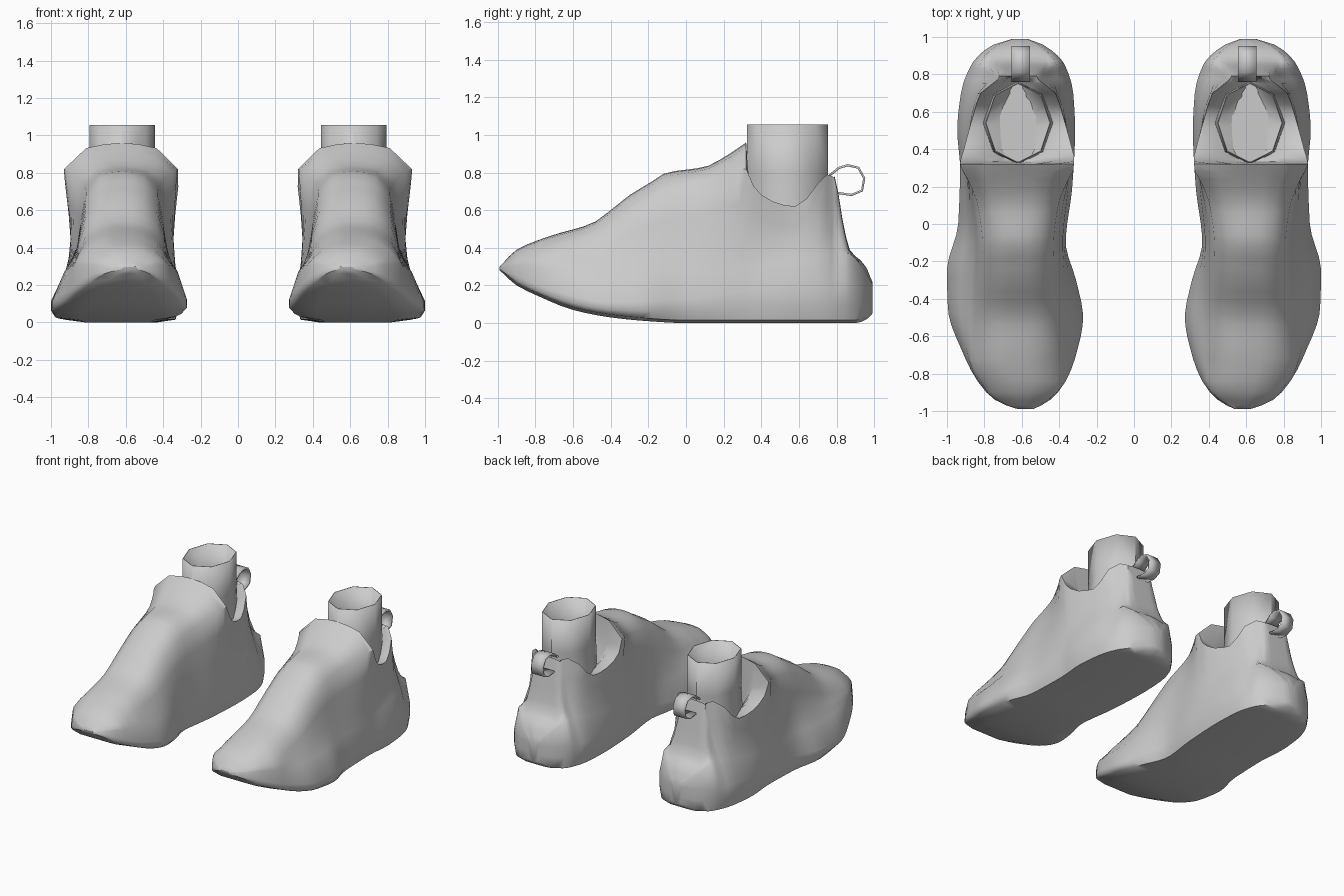
import bpy, bmesh, math

if "Cube" in bpy.data.objects:
    bpy.data.objects.remove(bpy.data.objects["Cube"], do_unlink=True)

grey = bpy.data.materials.new("light_grey")
grey.use_nodes = True
COLOUR = (0.6, 0.6, 0.6, 1)
grey.diffuse_color = COLOUR
grey.node_tree.nodes["Principled BSDF"].inputs["Base Color"].default_value = COLOUR

CENTRE = 0.62  # distance of each shoe from the middle


def curve(*pts):
    """Smooth curve through (y, value) points that never overshoots."""
    def value(y):
        if y <= pts[0][0]:
            return pts[0][1]
        for i in range(len(pts) - 1):
            (a, va), (b, vb) = pts[i], pts[i + 1]
            if y <= b:
                def slope(j):
                    if j in (0, len(pts) - 1):
                        return (vb - va) / (b - a)
                    s0 = (pts[j][1] - pts[j-1][1]) / (pts[j][0] - pts[j-1][0])
                    s1 = (pts[j+1][1] - pts[j][1]) / (pts[j+1][0] - pts[j][0])
                    return 2 * s0 * s1 / (s0 + s1) if s0 * s1 > 0 else 0
                h = b - a
                t = (y - a) / h
                return (va * (1 + 2*t) * (1-t)**2 + slope(i) * h * t * (1-t)**2
                        + vb * t*t * (3 - 2*t) + slope(i + 1) * h * t*t * (t-1))
        return pts[-1][1]
    return value


# Plan outline of the sole, outer and inner side
outer = curve((-.99, .62), (-.95, .73), (-.85, .83), (-.7, .91), (-.45, .995), (-.25, 1),
              (0, .94), (.3, .93), (.5, .945), (.7, .925), (.85, .87), (.95, .77), (.99, .65))
inner = curve((-.99, .54), (-.95, .46), (-.85, .37), (-.7, .31), (-.5, .272), (-.3, .31),
              (-.1, .365), (.2, .33), (.5, .315), (.7, .325), (.85, .37), (.95, .47), (.99, .57))
# Height of the ground line, the widest line and the top of the midsole
bottom = curve((-.99, .28), (-.9, .2), (-.8, .15), (-.6, .07), (-.4, .03), (-.2, .01),
               (0, 0), (.9, 0), (.96, .02), (.99, .05))
widest = curve((-.99, .29), (-.9, .25), (-.7, .17), (-.4, .11), (0, .13), (.4, .18), (.99, .19))
midsole = curve((-.99, .3), (-.9, .31), (-.7, .29), (-.4, .27), (.2, .28), (.6, .34),
                (.86, .37), (.95, .28), (.99, .21))
# Half widths of the upper at mid height and at the shoulder or collar rim
wall = curve((-.99, .03), (-.9, .18), (-.7, .25), (-.45, .255), (-.1, .24), (.3, .275),
             (.6, .25), (.74, .2), (.8, .15), (.86, .17), (.95, .1), (.99, .03))
rim = curve((-.99, .02), (-.9, .13), (-.7, .18), (-.1, .19), (.1, .215), (.24, .27),
            (.32, .31), (.4, .29), (.58, .24), (.7, .2), (.79, .1), (.86, .12), (.99, .02))
# Height of the shoulder or collar rim, and of the centre ridge
rim_z = curve((-.99, .3), (-.9, .36), (-.7, .42), (-.5, .47), (-.3, .59), (-.1, .7), (.1, .75),
              (.32, .82), (.35, .74), (.45, .65), (.58, .62), (.65, .67), (.75, .79),
              (.79, .77), (.83, .55), (.87, .38), (.95, .3), (.99, .21))
ridge = curve((-.99, .3), (-.9, .39), (-.8, .435), (-.7, .47), (-.5, .53), (-.4, .6), (-.3, .68),
              (-.2, .74), (-.1, .8), (.1, .83), (.2, .88), (.32, .96))
TONGUE_END, HEEL_BACK = .32, .785


def half_section(y, edge):
    """Points from the ground centre round one side up to the top centre."""
    w, side = abs(edge - CENTRE), math.copysign(1, edge - CENTRE)
    mid = CENTRE + (outer(y) + inner(y) - 2 * CENTRE) / 2 * (abs(y) > .8)
    w = abs(edge - mid)
    b, k, u, r, rz = bottom(y), midsole(y), min(wall(y), w), min(rim(y), w), rim_z(y)
    if y <= TONGUE_END:
        top = ridge(y)
        inside = top - .2 * (top - rz)
    elif y < HEEL_BACK:            # open collar, sloping in to the foot
        top, inside = .52, rz - .03
    else:
        top, inside = rz + .01, rz + .007
    pts = [(0, b), (.6 * w, b), (.94 * w, b + .015), (w, (b + widest(y)) / 2), (w, widest(y)),
           (.45 * w + .55 * u, k), (u, k + .3 * (rz - k)), (.6 * u + .4 * r, k + .65 * (rz - k)),
           (r, rz), (.62 * r, inside), (.3 * r, inside + .75 * (top - inside)), (0, top)]
    return [(mid + side * x, y, z) for x, z in pts]


def make_object(name, verts, faces, sign):
    mesh = bpy.data.meshes.new(name)
    mesh.from_pydata([(sign * x, y, z) for x, y, z in verts], [], faces)
    bm = bmesh.new()
    bm.from_mesh(mesh)
    bmesh.ops.remove_doubles(bm, verts=bm.verts, dist=.0005)
    bmesh.ops.recalc_face_normals(bm, faces=bm.faces)
    bm.to_mesh(mesh)
    bm.free()
    mesh.materials.append(grey)
    obj = bpy.data.objects.new(name, mesh)
    bpy.context.collection.objects.link(obj)
    bpy.ops.object.select_all(action="DESELECT")
    obj.select_set(True)
    bpy.context.view_layer.objects.active = obj
    bpy.ops.object.shade_smooth_by_angle(angle=math.radians(50))
    return obj


def loft(rings, caps):
    """Bridge equal closed rings into a skin; caps is a list of ring numbers to close."""
    n = len(rings[0])
    faces = [(i*n + j, i*n + (j+1) % n, (i+1)*n + (j+1) % n, (i+1)*n + j)
             for i in range(len(rings) - 1) for j in range(n)]
    faces += [tuple(range(c * n, c * n + n)) for c in caps]
    return [p for ring in rings for p in ring], faces


def thicken(obj, amount):
    mod = obj.modifiers.new("thickness", "SOLIDIFY")
    mod.thickness = amount


def build_shoe(side, sign):
    # Shoe body, lofted from toe to heel
    stations = [-.99, -.97, -.94] + [-.9 + .06 * i for i in range(20)]
    stations += [.28, .32, .335, .36, .4, .46, .52, .58, .64, .7, .75, .775, .79,
                 .81, .83, .85, .87, .9, .93, .96, .98, .99]
    rings = []
    for y in stations:
        left, right = half_section(y, outer(y)), half_section(y, inner(y))
        rings.append(left + right[-2:0:-1])
    make_object(side + "_shoe_body", *loft(rings, [0, len(rings) - 1]), sign)

    # Ankle sock: eight-sided open tube
    def ring(z, rx, ry):
        return [(CENTRE + rx * math.sin(a), .54 - ry * math.cos(a), z)
                for a in (math.tau * i / 8 for i in range(8))]
    tube = [ring(1.055, .175, .215), ring(.8, .175, .215), ring(.55, .19, .22)]
    sock = make_object(side + "_ankle_sock", *loft(tube, [2]), sign)
    thicken(sock, .006)

    # Heel pull tab: a strap bent into a loop
    path = [(.76, .79), (.81, .83), (.86, .845), (.92, .83), (.953, .77), (.94, .7),
            (.88, .675), (.81, .685)]
    verts = [(CENTRE - .015 + s * .05, y, z) for y, z in path for s in (-1, 1)]
    faces = [(2*i, 2*i + 1, 2*i + 3, 2*i + 2) for i in range(len(path) - 1)]
    tab = make_object(side + "_heel_pull_tab", verts, faces, sign)
    thicken(tab, .012)


for side, sign in (("left", 1), ("right", -1)):
    build_shoe(side, sign)
